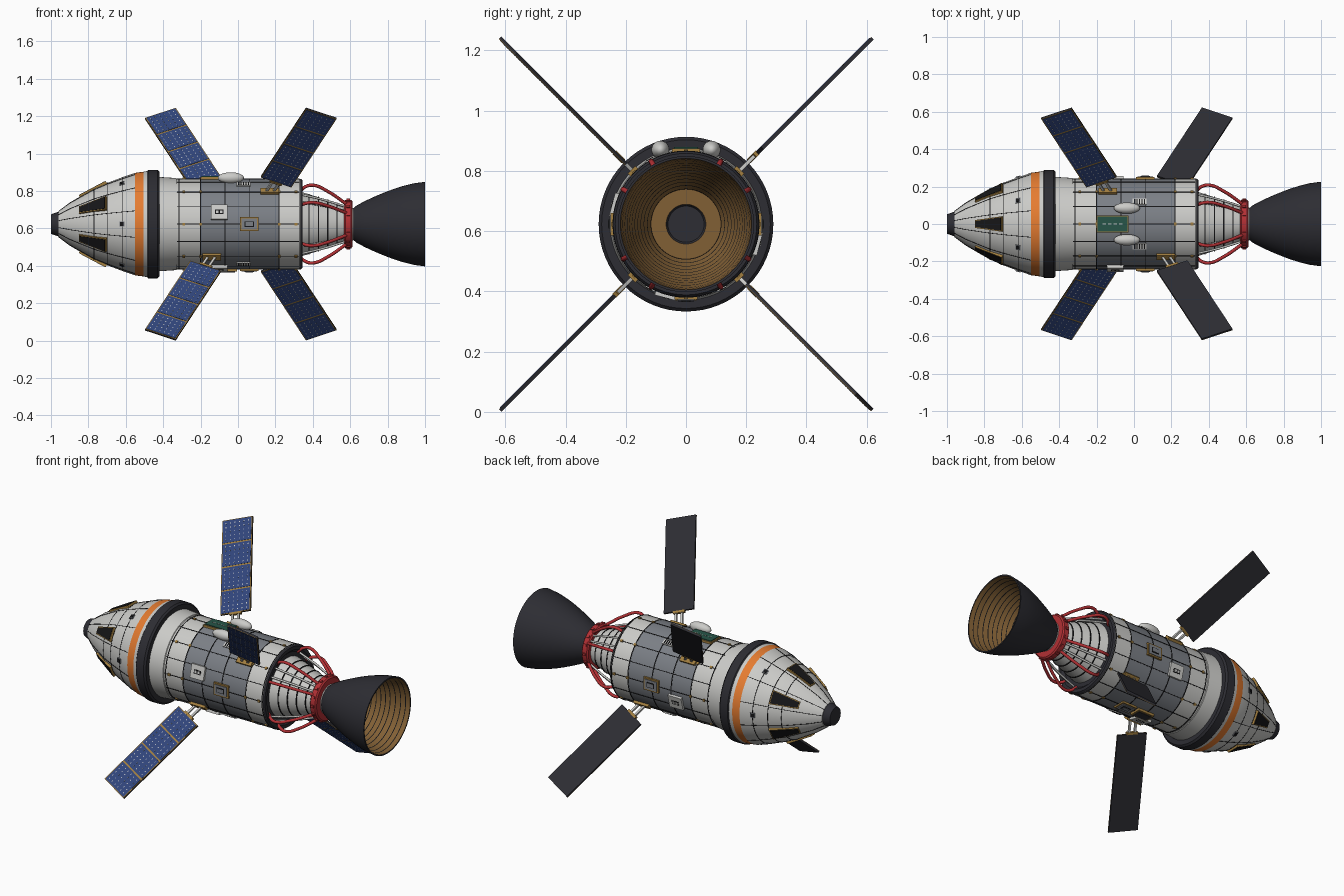
import bpy, bmesh, math
from mathutils import Matrix, Vector

if "Cube" in bpy.data.objects:
    bpy.data.objects.remove(bpy.data.objects["Cube"])

AXIS = Vector((0, 0, 0.623))
COLOURS = {
    "white": (0.6, 0.6, 0.58), "grey": (0.2, 0.215, 0.24), "charcoal": (0.026, 0.026, 0.033),
    "black": (0.008, 0.008, 0.009), "orange": (0.78, 0.2, 0.03), "gold": (0.36, 0.21, 0.05),
    "blue": (0.03, 0.06, 0.2), "red": (0.45, 0.03, 0.035), "green": (0.02, 0.09, 0.065),
    "bronze": (0.22, 0.115, 0.035),
}
MATS = {}
for key, rgb in COLOURS.items():
    m = bpy.data.materials.new(key + "_paint")
    m.use_nodes = True
    m.diffuse_color = (*rgb, 1)
    bsdf = m.node_tree.nodes["Principled BSDF"]
    bsdf.inputs["Base Color"].default_value = (*rgb, 1)
    bsdf.inputs["Roughness"].default_value = 0.6
    MATS[key] = m


def radial(deg):
    """Outward direction around the hull: 0 faces front, 90 faces up."""
    a = math.radians(deg)
    return Vector((0, -math.cos(a), math.sin(a)))


def basis(x, y, z, origin):
    m = Matrix((x, y, z)).transposed().to_4x4()
    m.translation = origin
    return m


def on_hull(x, r, deg, pitch=0.0):
    """Frame on the hull: local x runs aft, local z points outward."""
    n, ax = radial(deg), Vector((1, 0, 0))
    fwd = ax * math.cos(pitch) + n * math.sin(pitch)
    out = n * math.cos(pitch) - ax * math.sin(pitch)
    return basis(fwd, out.cross(fwd), out, AXIS + ax * x + n * r)


class Part:
    def __init__(self, name):
        self.name, self.bm, self.slots = name, bmesh.new(), []

    def slot(self, mat):
        if mat not in self.slots:
            self.slots.append(mat)
        return self.slots.index(mat)

    def face(self, verts, mat):
        f = self.bm.faces.new(list(dict.fromkeys(verts)))
        f.material_index = self.slot(mat)

    def plate(self, frame, pts, low, high, mat):
        bot, top = [[self.bm.verts.new(frame @ Vector((*p, h))) for p in pts] for h in (low, high)]
        self.face(bot[::-1], mat)
        self.face(top, mat)
        for i in range(len(pts)):
            j = (i + 1) % len(pts)
            self.face([bot[i], bot[j], top[j], top[i]], mat)

    def box(self, frame, w, d, low, high, mat, cx=0.0, cy=0.0):
        pts = [(cx + sx * w / 2, cy + sy * d / 2) for sx, sy in ((-1, -1), (1, -1), (1, 1), (-1, 1))]
        self.plate(frame, pts, low, high, mat)

    def lathe(self, profile, mats, closed=False, n=64):
        rings = []
        for x, r in profile:
            c = AXIS + Vector((x, 0, 0))
            rings.append([self.bm.verts.new(c)] * n if r == 0 else
                         [self.bm.verts.new(c + radial(360 * i / n) * r) for i in range(n)])
        for k in range(len(rings) if closed else len(rings) - 1):
            a, b = rings[k], rings[(k + 1) % len(rings)]
            for i in range(n):
                j = (i + 1) % n
                self.face([a[i], a[j], b[j], b[i]], mats[k] if isinstance(mats, list) else mats)

    def ring(self, x, r, w, h, mat):
        self.lathe([(x - w / 2, r - .01), (x - w / 2, r + h), (x + w / 2, r + h), (x + w / 2, r - .01)],
                   mat, closed=True)

    def finish(self, angle=30):
        bmesh.ops.recalc_face_normals(self.bm, faces=self.bm.faces)
        me = bpy.data.meshes.new(self.name)
        self.bm.to_mesh(me)
        self.bm.free()
        for s in self.slots:
            me.materials.append(MATS[s])
        ob = bpy.data.objects.new(self.name, me)
        bpy.context.collection.objects.link(ob)
        bpy.ops.object.select_all(action='DESELECT')
        ob.select_set(True)
        bpy.context.view_layer.objects.active = ob
        bpy.ops.object.shade_smooth_by_angle(angle=math.radians(angle))
        return ob


def tube(name, points, radius, mat):
    cu = bpy.data.curves.new(name, 'CURVE')
    cu.dimensions, cu.bevel_depth, cu.bevel_resolution = '3D', radius, 2
    cu.resolution_u, cu.use_fill_caps = 5, True
    sp = cu.splines.new('BEZIER')
    sp.bezier_points.add(len(points) - 1)
    for bp, p in zip(sp.bezier_points, points):
        bp.co = p
        bp.handle_left_type = bp.handle_right_type = 'AUTO'
    cu.materials.append(MATS[mat])
    bpy.context.collection.objects.link(bpy.data.objects.new(name, cu))


# Crew capsule: dark tip, white cone, orange stripe, dark heat ring, skirt
cone = [(-.96, .07), (-.9, .115), (-.84, .15), (-.77, .19), (-.7, .22), (-.62, .25), (-.55, .274)]
capsule = Part("crew_capsule")
capsule.lathe([(-1, 0), (-1, .052), (-.96, .066)] + cone +
              [(-.505, .28), (-.485, .284), (-.48, .29), (-.43, .29), (-.42, .28), (-.42, .252),
               (-.33, .246), (-.32, .23), (-.32, 0)],
              ["charcoal"] * 2 + ["white"] * 7 + ["orange", "white"] + ["charcoal"] * 4 + ["white"] * 3)
capsule.finish()

# Capsule panel seams, windows and small ports
seams = Part("capsule_seams")
for x, r in cone[3:6]:
    seams.ring(x, r, .003, .0015, "black")
for (x0, r0), (x1, r1) in zip(cone, cone[1:]):
    pitch, length = math.atan2(r1 - r0, x1 - x0), math.hypot(x1 - x0, r1 - r0)
    for k in range(12):
        seams.box(on_hull((x0 + x1) / 2, (r0 + r1) / 2, 15 + 30 * k, pitch),
                  length, .003, -.004, .0015, "black")
seams.finish()
windows = Part("capsule_windows")
for k in range(6):
    f = on_hull(-.775, .187, 30 + 60 * k, .49)
    for grow, low, high, mat in ((.005, -.02, .006, "gold"), (0, -.01, .008, "black")):
        windows.plate(f, [(-.078 - grow, -.016 - grow), (.075 + grow, -.036 - grow),
                          (.075 + grow, .036 + grow), (-.078 - grow, .016 + grow)], low, high, mat)
    port = on_hull(-.62, .25, 60 * k, .33)
    windows.box(port, .028, .028, -.01, .004, "grey")
    windows.box(port, .02, .02, 0, .006, "black")
windows.finish()

# Service module hull with seams
R = .242
hull = Part("service_module")
hull.lathe([(-.33, 0), (-.33, R), (-.2, R), (.22, R), (.335, R), (.345, .235), (.345, .215),
            (.33, .2), (.33, 0)], ["charcoal", "white", "grey", "white"] + ["charcoal"] * 4)
hull.finish()
lines = Part("service_module_seams")
for x in (-.315, -.2, -.07, .06, .22, .33):
    lines.ring(x, R, .005, .002, "black")
for k in range(16):
    lines.box(on_hull(0, R, 22.5 * k), .65, .004, -.005, .002, "black")
    if k % 2 == 0:
        for x in (-.29, -.2, .22, .31):
            lines.box(on_hull(x, R, 22.5 * k), .014, .014, -.005, .006, "gold")
lines.finish()

# Hull equipment: hatches, boxes, vents, radiator panel
gear = Part("hull_equipment")
for deg in (0, 180, 270):
    f = on_hull(.06, R, deg)
    gear.box(f, .1, .075, -.01, .008, "gold")
    gear.box(f, .082, .058, 0, .012, "grey")
    gear.box(f, .05, .03, 0, .015, "black")
    gear.box(f, .04, .022, 0, .017, "grey")
    f = on_hull(-.1, R, deg + 15)
    gear.box(f, .09, .08, -.01, .012, "white")
    gear.box(f, .045, .024, 0, .014, "black")
    for s in (-1, 1):
        gear.box(f, .014, .014, 0, .016, "white", cx=s * .01)
for deg in (61, 119, 241, 299):
    f = on_hull(.03, R, deg)
    gear.box(f, .075, .036, -.01, .005, "white")
    for i in range(5):
        gear.box(f, .006, .028, 0, .007, "black", cx=(i - 2) * .013)
f = on_hull(-.115, R, 90)
gear.box(f, .172, .092, -.01, .009, "gold")
gear.box(f, .16, .08, 0, .014, "green")
for i in range(4):
    gear.box(f, .018, .004, 0, .016, "white", cx=(i - 1.5) * .03)
f = on_hull(-.06, R, 270)
gear.box(f, .11, .07, -.01, .012, "gold")
gear.box(f, .09, .05, 0, .016, "charcoal")
gear.finish()

# Rounded tanks either side of the radiator
for side, word in ((1, "left"), (-1, "right")):
    pod = Part("tank_" + word)
    frame = Matrix.Translation(AXIS + Vector((-.038, side * .085, .247)))
    bmesh.ops.create_uvsphere(pod.bm, u_segments=24, v_segments=12, radius=1,
                              matrix=frame @ Matrix.Diagonal((.07, .03, .03, 1)))
    pod.slot("white")
    pod.finish(60)

# Engine mount cone, red thrust ring and curved pipes
mount = Part("engine_mount")
mount.lathe([(.32, 0), (.32, .178), (.57, .1), (.62, .085), (.62, 0)], "white")
for x in (.38, .43, .48, .53):
    mount.ring(x, .159 - (x - .38) * .312, .006, .003, "black")
mount.finish()
thrust = Part("thrust_ring")
thrust.lathe([(.568, .09), (.568, .122), (.575, .13), (.605, .13), (.612, .122), (.612, .08)],
             "red", closed=True)
for k in range(16):
    thrust.box(on_hull(.59, .13, 22.5 * k), .018, .014, -.005, .006, "red")
thrust.finish()
for k in range(4):
    for s in (-1, 1):
        deg = 45 + 90 * k + s * 16
        path = [(.33, .2), (.36, .228), (.4, .238), (.48, .2), (.58, .122)]
        tube("fuel_pipe", [AXIS + Vector((x, 0, 0)) + radial(deg) * r for x, r in path], .009, "red")
        path = [(.33, .2), (.45, .165), (.58, .115)]
        tube("brace_rod", [AXIS + Vector((x, 0, 0)) + radial(deg - s * 8) * r for x, r in path], .006, "white")

# Bell nozzle, dark outside, banded bronze inside
bell = [(.61, .08), (.635, .1), (.68, .124), (.73, .147), (.78, .168), (.83, .187), (.88, .203),
        (.94, .218), (1, .226)]
profile, mats = [(.61, 0)] + bell, ["charcoal"] * 10
inner = [(x, r - .008) for x, r in bell[:1:-1]]
for (x0, r0), (x1, r1) in zip(inner, inner[1:]):
    for t, mat in ((0, "bronze"), (.42, "black"), (.5, "bronze"), (.92, "black")):
        profile.append((x0 + (x1 - x0) * t, r0 + (r1 - r0) * t))
        mats.append(mat)
profile += [inner[-1], (.68, .066), (.67, .06), (.67, 0)]
mats = mats[:len(profile) - 4] + ["bronze", "charcoal", "charcoal"]
nozzle = Part("engine_nozzle")
nozzle.lathe(profile, mats)
nozzle.finish()

# Four solar wings, one pair swept forward and one pair swept aft
START, LENGTH, WIDTH = .08, .57, .18
for deg, sweep, word in ((45, 1, "right_upper"), (135, -1, "left_upper"),
                         (225, 1, "left_lower"), (315, -1, "right_lower")):
    tilt = math.radians(25)
    out = Vector((sweep * math.sin(tilt), 0, 0)) + radial(deg) * math.cos(tilt)
    sun = Vector((0, -1, -sweep)).normalized()
    hinge_x = .17 if sweep > 0 else -.14
    f = basis(out.cross(sun), out, sun, AXIS + Vector((hinge_x, 0, 0)) + radial(deg) * .247)
    wing = Part("solar_wing_" + word)
    mid = START + LENGTH / 2
    wing.box(f, WIDTH, LENGTH, -.007, .003, "charcoal", cy=mid)
    wing.box(f, WIDTH, LENGTH, .003, .005, "gold", cy=mid)
    cell = LENGTH / 4
    for c in range(4):
        cy = START + cell * (c + .5)
        wing.box(f, WIDTH - .01, cell - .009, .004, .0065, "blue", cy=cy)
        for i in range(6):
            for j in range(5):
                wing.box(f, .004, .007, .006, .0072, "white", cx=(i - 2.5) * .027, cy=cy + (j - 2) * .025)
    # Hinge block and support arms
    for s in (-1, 1):
        wing.box(f, .012, START + .03, -.006, .006, "white", cx=s * .018, cy=START / 2 - .01)
    wing.box(f, .07, .014, -.009, .009, "gold", cy=START - .004)
    wing.box(on_hull(hinge_x, R, deg), .1, .035, -.012, .014, "gold")
    wing.finish()
